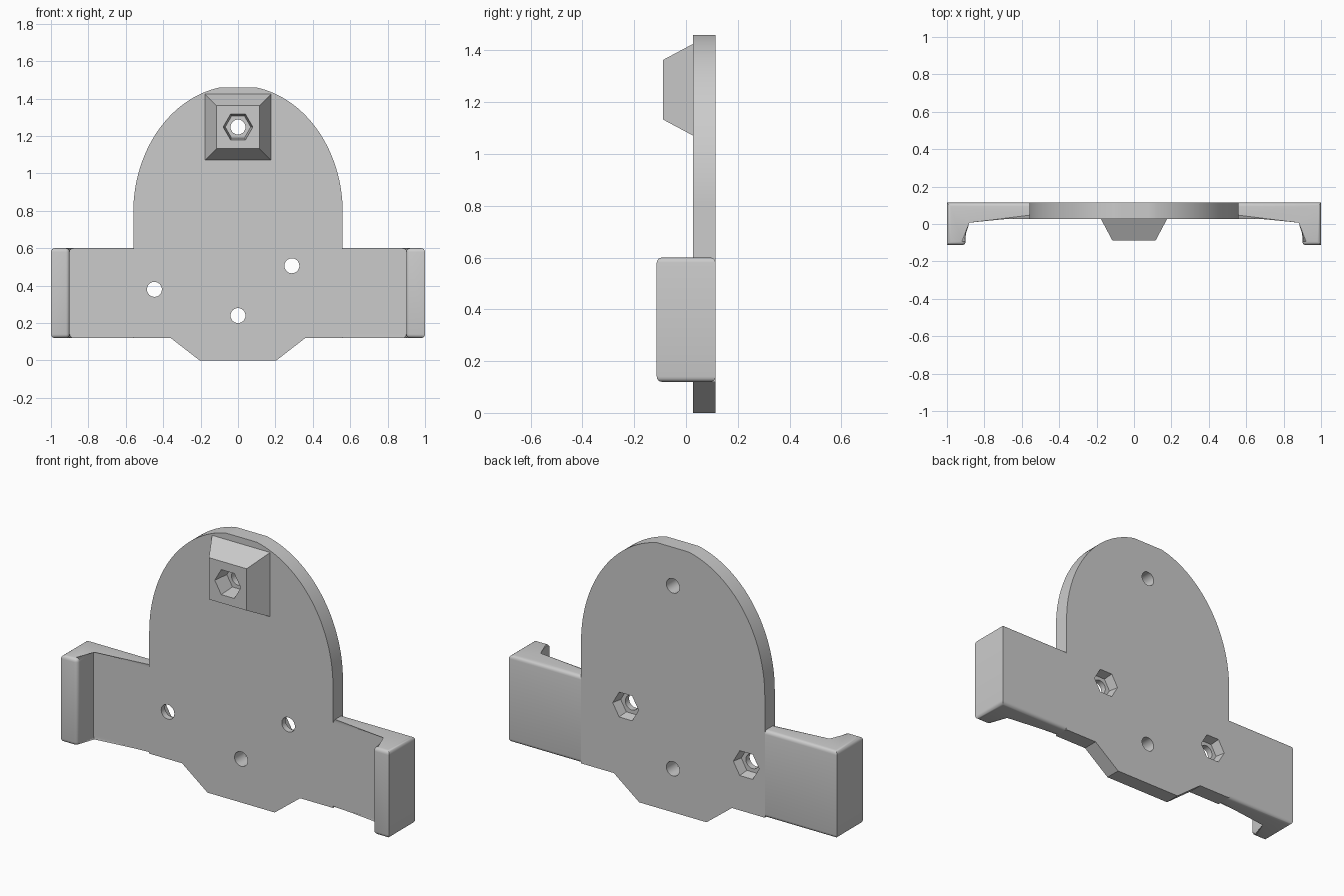
import bpy
import bmesh
from math import pi, sin, cos, radians
from mathutils import Matrix

cube = bpy.data.objects.get("Cube")
if cube:
    bpy.data.objects.remove(cube, do_unlink=True)

BACK, FACE, TIP, BOSS = 0.114, 0.027, -0.113, -0.089

grey = bpy.data.materials.new("light grey plastic")
grey.use_nodes = True
grey.diffuse_color = (0.6, 0.6, 0.6, 1)
grey.node_tree.nodes["Principled BSDF"].inputs["Base Color"].default_value = grey.diffuse_color


def make_object(name, bm):
    bmesh.ops.recalc_face_normals(bm, faces=bm.faces)
    mesh = bpy.data.meshes.new(name)
    bm.to_mesh(mesh)
    bm.free()
    obj = bpy.data.objects.new(name, mesh)
    bpy.context.collection.objects.link(obj)
    mesh.materials.append(grey)
    return obj


def loft(start, end):
    """Solid between two matching loops of points."""
    bm = bmesh.new()
    a = [bm.verts.new(p) for p in start]
    b = [bm.verts.new(p) for p in end]
    bm.faces.new(a)
    bm.faces.new(b)
    for i in range(len(a)):
        j = (i + 1) % len(a)
        bm.faces.new((a[i], a[j], b[j], b[i]))
    return bm


def activate(obj):
    bpy.ops.object.select_all(action='DESELECT')
    obj.select_set(True)
    bpy.context.view_layer.objects.active = obj


def drill(obj, x, z, y0, y1, r0, r1, sides):
    """Cut a round or hexagonal hole along y."""
    angles = [2 * pi * i / sides for i in range(sides)]
    ring = lambda r, y: [(x + r * cos(t), y, z + r * sin(t)) for t in angles]
    cutter = make_object("cutter", loft(ring(r0, y0), ring(r1, y1)))
    cutter.hide_render = True
    mod = obj.modifiers.new("hole", 'BOOLEAN')
    mod.operation, mod.solver, mod.object = 'DIFFERENCE', 'EXACT', cutter
    activate(obj)
    bpy.ops.object.modifier_apply(modifier=mod.name)
    bpy.data.objects.remove(cutter, do_unlink=True)


# Back plate: arched top cut flat, tapered foot
arch = [(0.56 * cos(t), min(1.46, 0.79 + 0.68 * sin(t)))
        for t in (pi * i / 72 for i in range(73))]
outline = [(-0.56, 0.12), (-0.36, 0.12), (-0.205, 0), (0.205, 0), (0.36, 0.12), (0.56, 0.12)] + arch
plate = make_object("back_plate", loft([(x, FACE, z) for x, z in outline],
                                       [(x, BACK, z) for x, z in outline]))

# Nut boss: square frustum on the front
def square(half, y):
    return [(sx * half, y, 1.248 + sz * half) for sx, sz in ((-1, -1), (1, -1), (1, 1), (-1, 1))]

boss = make_object("nut_boss", loft(square(0.177, FACE), square(0.115, BOSS)))

# Screw holes and nut pockets
for x, z in ((-0.447, 0.38), (0.288, 0.506), (0, 0.24), (0, 1.248)):
    drill(plate, x, z, FACE - 0.1, BACK + 0.1, 0.04, 0.04, 32)
for x, z in ((-0.447, 0.38), (0.288, 0.506)):
    drill(plate, x, z, 0.06, BACK + 0.005, 0.068, 0.08, 6)
drill(boss, 0, 1.248, BOSS - 0.1, FACE + 0.1, 0.04, 0.04, 32)
drill(boss, 0, 1.248, BOSS - 0.005, 0.0, 0.08, 0.068, 6)

# Side arms with forward hooks, rounded along the top and bottom rims
hook = [(0.56, BACK), (1, BACK), (1, TIP), (0.9, TIP), (0.9, FACE), (0.56, FACE)]


def rounded(edge):
    p, q = (v.co for v in edge.verts)
    if abs(p.z - q.z) > 0.1:
        return abs(p.x - 0.9) < 0.01 and p.y < -0.1
    return max(p.x, q.x) > 0.6


arms = []
for side, name in ((1, "left_arm"), (-1, "right_arm")):
    bm = loft([(x, y, 0.12) for x, y in hook], [(x, y, 0.6) for x, y in hook])
    bmesh.ops.bevel(bm, geom=[e for e in bm.edges if rounded(e)], offset=0.02,
                    offset_type='OFFSET', segments=4, profile=0.5, affect='EDGES')
    bm.transform(Matrix.Diagonal((side, 1, 1, 1)))
    arms.append(make_object(name, bm))

for obj in [plate, boss] + arms:
    activate(obj)
    bpy.ops.object.shade_smooth_by_angle(angle=radians(30))
